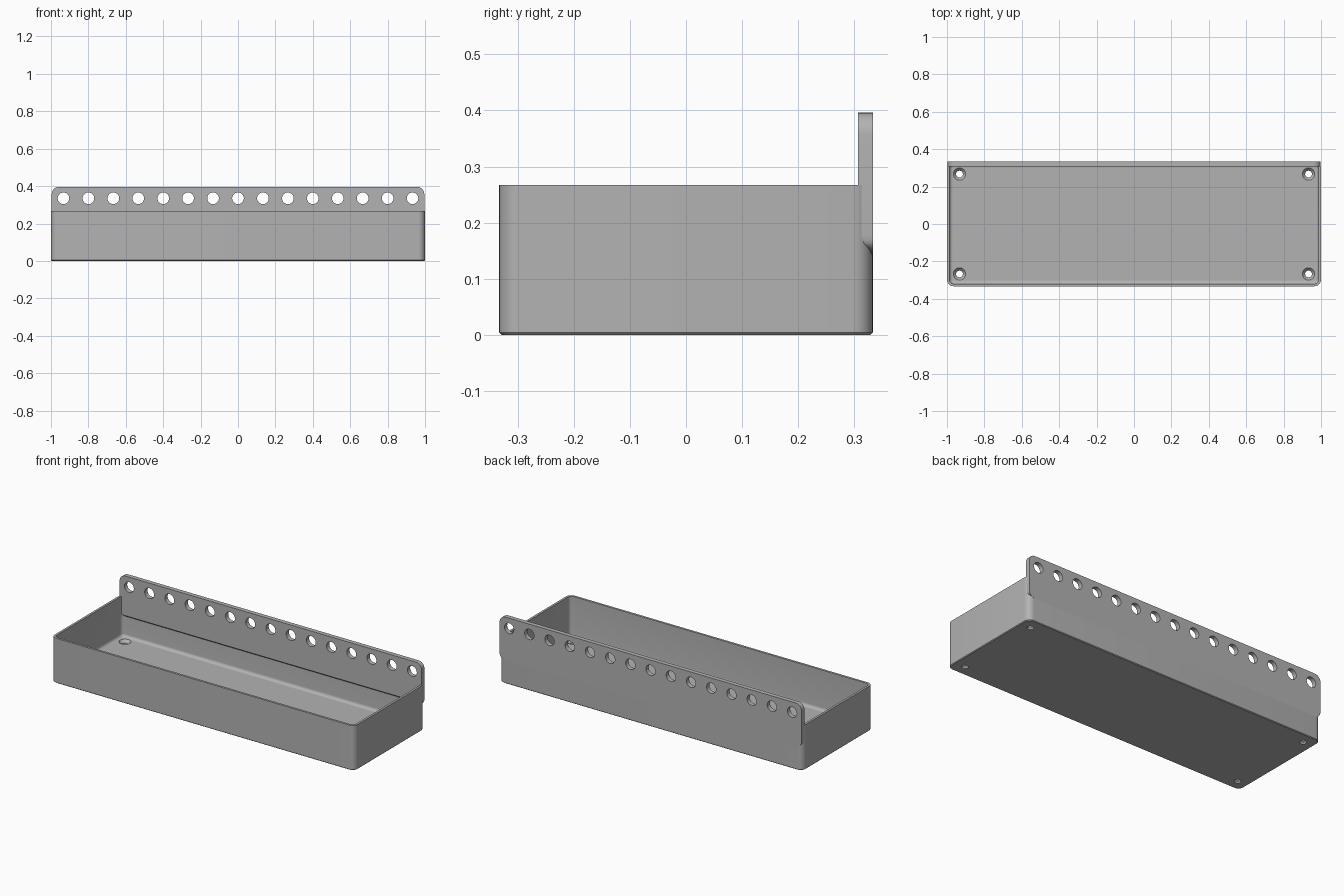
import bpy, bmesh, math
from mathutils import Matrix, Vector

if "Cube" in bpy.data.objects:
    bpy.data.objects.remove(bpy.data.objects["Cube"])

LENGTH, DEPTH, HEIGHT = 1.0, 0.333, 0.267   # half length, half depth, rim height
WALL, FLOOR, FILLET, CORNER = 0.0133, 0.0267, 0.018, 0.036
PANEL_FRONT = 0.307

grey = bpy.data.materials.new("plain grey")
grey.use_nodes = True
colour = (0.45, 0.45, 0.45, 1)
grey.diffuse_color = colour
grey.node_tree.nodes["Principled BSDF"].inputs["Base Color"].default_value = colour


def rounded_rect(half_u, half_v, radius, steps=8):
    """Counter-clockwise outline of a rectangle with round corners."""
    points = []
    for quarter, (su, sv) in enumerate([(1, 1), (-1, 1), (-1, -1), (1, -1)]):
        for i in range(steps + 1):
            a = (quarter + i / steps) * math.pi / 2
            points.append((su * (half_u - radius) + radius * math.cos(a),
                           sv * (half_v - radius) + radius * math.sin(a)))
    return points


def loft(bm, rings):
    """Skin a closed solid through a list of matching point rings."""
    loops = [[bm.verts.new(p) for p in ring] for ring in rings]
    for low, high in zip(loops, loops[1:]):
        for i in range(len(low)):
            j = (i + 1) % len(low)
            bm.faces.new((low[i], low[j], high[j], high[i]))
    bm.faces.new(loops[0][::-1])
    bm.faces.new(loops[-1])
    bmesh.ops.recalc_face_normals(bm, faces=bm.faces)


def make_object(name, bm):
    mesh = bpy.data.meshes.new(name)
    bm.to_mesh(mesh)
    bm.free()
    obj = bpy.data.objects.new(name, mesh)
    bpy.context.collection.objects.link(obj)
    mesh.materials.append(grey)
    return obj


def activate(obj):
    bpy.ops.object.select_all(action='DESELECT')
    obj.select_set(True)
    bpy.context.view_layer.objects.active = obj


def cut(obj, cutter):
    cutter.hide_render = True
    mod = obj.modifiers.new("holes", 'BOOLEAN')
    mod.operation, mod.solver, mod.object = 'DIFFERENCE', 'EXACT', cutter
    activate(obj)
    bpy.ops.object.modifier_apply(modifier=mod.name)
    bpy.data.objects.remove(cutter)


def finish(obj):
    activate(obj)
    bpy.ops.object.shade_smooth_by_angle(angle=math.radians(32))


# Tray: outside from the bottom up, over the rim, down to the filleted floor
profile = [(0.004, 0), (0, 0.004), (0, HEIGHT), (WALL, HEIGHT)]
for i in range(7):
    a = i / 6 * math.pi / 2
    profile.append((WALL + FILLET * (1 - math.cos(a)),
                    FLOOR + FILLET * (1 - math.sin(a))))
bm = bmesh.new()
loft(bm, [[(x, y, z) for x, y in rounded_rect(LENGTH - inset, DEPTH - inset,
                                              max(CORNER - inset, 0.005))]
          for inset, z in profile])
tray = make_object("tray", bm)

# Countersunk screw holes in the floor corners
bm = bmesh.new()
for x in (-0.933, 0.933):
    for y in (-0.267, 0.267):
        sections = [(0.018, -0.02), (0.018, 0.01), (0.033, FLOOR), (0.033, 0.05)]
        part = bmesh.new()
        loft(part, [[(x + r * math.cos(k * math.tau / 32),
                      y + r * math.sin(k * math.tau / 32), z) for k in range(32)]
                    for r, z in sections])
        temp = bpy.data.meshes.new("screw_hole")
        part.to_mesh(temp)
        part.free()
        bm.from_mesh(temp)
        bpy.data.meshes.remove(temp)
cut(tray, make_object("screw_hole_cutter", bm))
finish(tray)

# Back panel: rounded plate with a sloped underside inside the tray
bottom, top, slope_top = 0.138, 0.396, 0.16
middle = (bottom + top) / 2
outline = rounded_rect(0.996, (top - bottom) / 2, 0.038)
bm = bmesh.new()
loft(bm, [[(x, PANEL_FRONT, max(z + middle, slope_top)) for x, z in outline],
          [(x, DEPTH + 0.0004, z + middle) for x, z in outline]])
bmesh.ops.remove_doubles(bm, verts=bm.verts, dist=1e-5)
panel = make_object("back_panel", bm)

# Row of mounting holes
bm = bmesh.new()
for i in range(-7, 8):
    place = Matrix.Translation(Vector((i * 0.1333, 0.32, 0.335)))
    bmesh.ops.create_cone(bm, cap_ends=True, segments=40, radius1=0.031, radius2=0.031,
                          depth=0.1, matrix=place @ Matrix.Rotation(math.pi / 2, 4, 'X'))
cut(panel, make_object("mounting_hole_cutter", bm))
finish(panel)
